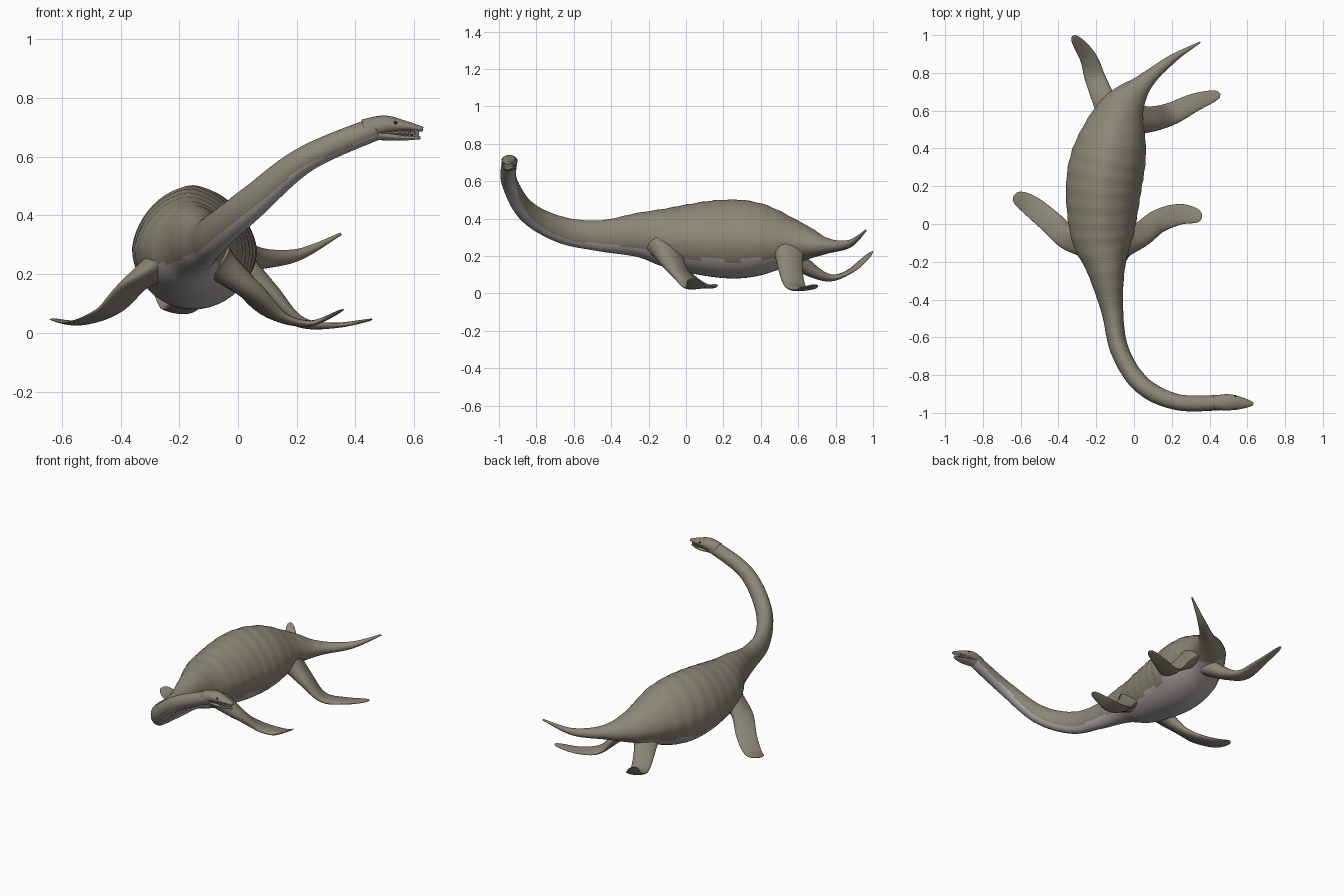
import bpy, bmesh, math
from mathutils import Vector

if "Cube" in bpy.data.objects:
    bpy.data.objects.remove(bpy.data.objects["Cube"])


def material(name, rgb):
    m = bpy.data.materials.new(name)
    m.diffuse_color = (*rgb, 1)
    m.use_nodes = True
    m.node_tree.nodes["Principled BSDF"].inputs["Base Color"].default_value = m.diffuse_color
    return m


SKIN = material("olive grey skin", (0.26, 0.24, 0.18))
BELLY = material("pale belly", (0.45, 0.42, 0.40))
TOOTH = material("tooth white", (0.75, 0.73, 0.68))
MOUTH = material("mouth dark", (0.16, 0.12, 0.11))
EYE = material("eye black", (0.02, 0.02, 0.02))
UP = Vector((0, 0, 1))


def resample(points, n):
    """Catmull-Rom curve through the points, in any number of channels."""
    p = [points[0], *points, points[-1]]
    out = []
    for i in range(1, len(p) - 2):
        for k in range(n):
            t = k / n
            out.append([0.5 * (2 * b + (c - a) * t + (2 * a - 5 * b + 4 * c - d) * t * t
                               + (3 * b - a - 3 * c + d) * t ** 3)
                        for a, b, c, d in zip(*p[i - 1:i + 3])])
    return out + [list(points[-1])]


def add_mesh(name, bm, mats, smooth=True):
    bmesh.ops.recalc_face_normals(bm, faces=bm.faces)
    me = bpy.data.meshes.new(name)
    bm.to_mesh(me)
    bm.free()
    if smooth:
        me.shade_smooth()
    for m in mats:
        me.materials.append(m)
    bpy.context.collection.objects.link(bpy.data.objects.new(name, me))


def ellipse(a, c):
    return math.cos(a), math.sin(a)


def loft(name, rows, mats, section=ellipse, sides=28, rule=None):
    """Skin over rows of (x, y, z, half width, half height)."""
    bm = bmesh.new()
    rings = []
    for i, r in enumerate(rows):
        c = Vector(r[:3])
        t = Vector(rows[min(i + 1, len(rows) - 1)][:3]) - Vector(rows[max(i - 1, 0)][:3])
        t.normalize()
        side = t.cross(UP).normalized()
        up = side.cross(t)
        ring = []
        for j in range(sides):
            u, v = section(2 * math.pi * j / sides, c)
            ring.append(bm.verts.new(c + side * u * max(r[3], .002) + up * v * max(r[4], .002)))
        rings.append(ring)
    for i in range(len(rings) - 1):
        for j in range(sides):
            k = (j + 1) % sides
            f = bm.faces.new((rings[i][j], rings[i][k], rings[i + 1][k], rings[i + 1][j]))
            if rule:
                f.material_index = rule(2 * math.pi * (j + .5) / sides, Vector(rows[i][:3]))
    bm.faces.new(rings[0])
    bm.faces.new(rings[-1])
    add_mesh(name, bm, mats)


# Body, neck and tail in one skin: narrower back with a keel, faint skin folds
def body_section(a, c):
    s, co = math.sin(a), math.cos(a)
    trunk = max(0, min(1, (c.y + .3) / .3)) * max(0, min(1, (.75 - c.y) / .25))
    fold = 1 + .008 * math.sin(c.y * 75 + 2 * s) * (s > -.5)
    return co * (1 - .13 * trunk * max(0, s)) * fold, s * fold + .025 * trunk * max(0, s) ** 30


def belly_rule(a, c):
    edge = -.55 - .08 * math.sin(c.y * 23 + c.x * 31)
    return int(math.sin(a) < edge and c.y < .63)


body = [
    (.47, -.945, .697, .041, .04), (.23, -.943, .592, .043, .045),
    (.04, -.85, .438, .048, .058), (-.075, -.67, .341, .049, .07),
    (-.115, -.46, .308, .058, .083), (-.148, -.24, .312, .102, .122),
    (-.168, -.06, .295, .167, .167), (-.16, .2, .289, .2, .207),
    (-.122, .4, .285, .19, .19), (-.063, .6, .272, .125, .108),
    (.05, .745, .254, .05, .044), (.2, .872, .265, .023, .021),
    (.35, .962, .337, .004, .005)]
loft("body", resample(body, 14), [SKIN, BELLY], body_section, sides=48, rule=belly_rule)


# Flippers: flared root, thinning blade, rounded tip
def blade(a, c):
    return math.cos(a), math.sin(a) * (.75 + .25 * math.cos(a))


def flipper(name, path, chord, tip_power):
    rows = resample(path, 10)
    for i, r in enumerate(rows):
        t = i / (len(rows) - 1)
        r += [chord * math.sqrt(1 - t ** tip_power) + .04 * math.exp(-9 * t),
              .088 * math.exp(-2.6 * t)]
        r[4] *= math.sqrt(1 - .8 * t ** 12)
    loft(name, rows, [SKIN], blade, sides=24)


flipper("front_flipper_left", [(-.24, -.1, .25), (-.35, -.07, .175), (-.44, .01, .08),
                               (-.55, .1, .035), (-.637, .15, .047)], .062, 5)
flipper("front_flipper_right", [(-.09, -.11, .25), (.03, -.06, .15), (.13, .015, .058),
                                (.25, .052, .033), (.36, .035, .08)], .062, 5)
flipper("hind_flipper_right", [(-.02, .55, .25), (.1, .557, .14), (.2, .585, .04),
                               (.32, .643, .025), (.457, .69, .046)], .063, 3)
flipper("hind_flipper_left", [(-.1, .53, .22), (-.16, .66, .125), (-.205, .77, .083),
                              (-.245, .885, .125), (-.325, .997, .225)], .058, 3)

# Head: skull, lower jaw and the dark mouth between them
loft("skull", resample([(.43, -.946, .69, .038, .038), (.5, -.944, .707, .043, .034),
                        (.57, -.948, .704, .031, .019), (.63, -.952, .694, .01, .008)], 8), [SKIN])
loft("lower_jaw", resample([(.45, -.945, .68, .034, .022), (.55, -.947, .666, .031, .011),
                            (.622, -.952, .665, .008, .005)], 8), [SKIN, BELLY],
     rule=lambda a, c: int(math.sin(a) < -.4))
loft("mouth_lining", resample([(.49, -.945, .685, .034, .016),
                               (.605, -.951, .68, .012, .01)], 6), [MOUTH])


# Teeth: a row of cones around each jaw
def teeth(name, z, flip, count):
    bm = bmesh.new()
    for i in range(count):
        a = math.pi * (i / (count - 1) - .5)
        p = Vector((.552 + .063 * math.cos(a), -.949 + .026 * math.sin(a), z))
        g = bmesh.ops.create_cone(bm, cap_ends=True, segments=6, radius1=.0042,
                                  radius2=.0006, depth=.018)
        for v in g["verts"]:
            v.co = Vector((v.co.x, v.co.y, v.co.z * flip)) + p
    add_mesh(name, bm, [TOOTH], smooth=False)


teeth("upper_teeth", .682, -1, 13)
teeth("lower_teeth", .678, 1, 12)

# Eyes
for label, s in (("left", 1), ("right", -1)):
    bm = bmesh.new()
    bmesh.ops.create_uvsphere(bm, u_segments=12, v_segments=8, radius=.006)
    bmesh.ops.translate(bm, verts=bm.verts, vec=(.537, -.946 + s * .034, .716))
    add_mesh("eye_" + label, bm, [EYE])
